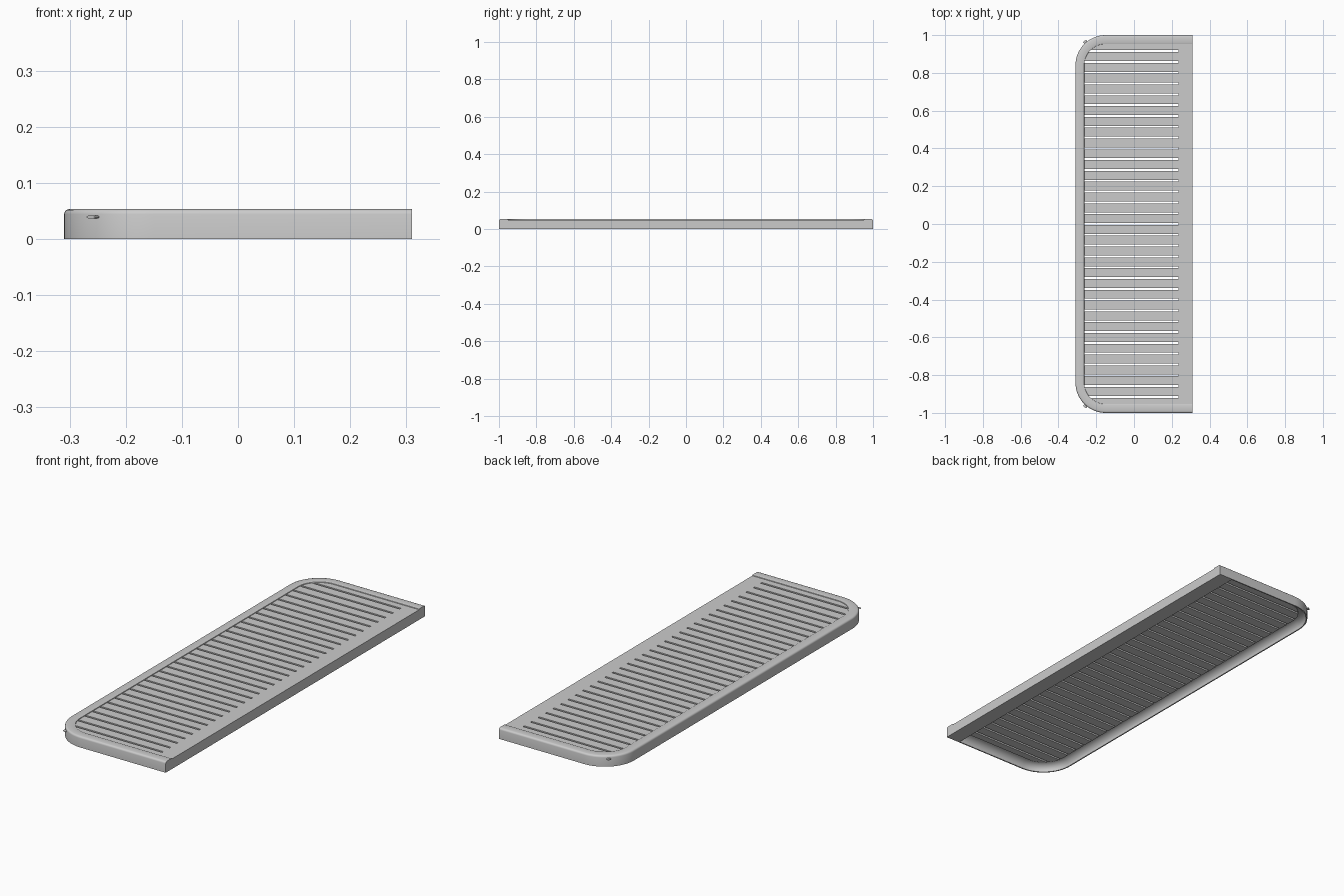
import bpy, bmesh
from math import sin, cos, pi, sqrt
from mathutils import Matrix

if "Cube" in bpy.data.objects:
    bpy.data.objects.remove(bpy.data.objects["Cube"])

HX, HY, R = 0.31, 1.0, 0.16          # half sizes and outer corner radius
CX, CY = -HX + R, HY - R             # corner arc centre
BAR_X, TOP = 0.235, 0.049


def finish(name, bm, smooth=False):
    bmesh.ops.recalc_face_normals(bm, faces=bm.faces)
    me = bpy.data.meshes.new(name)
    bm.to_mesh(me)
    bm.free()
    ob = bpy.data.objects.new(name, me)
    bpy.context.collection.objects.link(ob)
    if smooth:
        bpy.ops.object.select_all(action='DESELECT')
        ob.select_set(True)
        bpy.context.view_layer.objects.active = ob
        bpy.ops.object.shade_smooth_by_angle(angle=0.6)
    return ob


# Rim: hollow-backed rounded profile (inset, height) swept round a U path
profile = [(0, 0), (0, 0.044), (0.001, 0.048), (0.004, 0.0515), (0.009, 0.053),
           (0.043, 0.053), (0.046, 0.052), (0.047, 0.050), (0.047, 0.036)]
for i in range(8):                   # concave underside back to the foot
    a = pi / 2 * i / 7
    profile.append((0.006 + 0.040 * (1 - sin(a)), 0.035 * cos(a)))

path = [(HX, HY, 0, 1)]              # x, y, outward normal
for sy, start in ((1, pi / 2), (-1, pi)):
    for i in range(17):
        a = start + pi / 2 * i / 16
        path.append((CX + R * cos(a), sy * CY + R * sin(a), cos(a), sin(a)))
path.append((HX, -HY, 0, -1))

bm = bmesh.new()
rings = [[bm.verts.new((x - nx * d, y - ny * d, z)) for d, z in profile]
         for x, y, nx, ny in path]
n = len(profile)
for a, b in zip(rings, rings[1:]):
    for j in range(n):
        bm.faces.new((a[j], a[(j + 1) % n], b[(j + 1) % n], b[j]))
bm.faces.new(rings[0])
bm.faces.new(rings[-1])
finish("rim", bm, True)


# Slatted panel: one comb-shaped outline, extruded
def left_edge(y):
    r = R - 0.042
    d = max(0, abs(y) - CY)
    return CX - sqrt(r * r - d * d)


PITCH, GAP, END = 0.0572, 0.010, 0.955
lines = [PITCH * (16 - i) for i in range(33)]
tops = [END] + [y - GAP / 2 for y in lines]
bottoms = [y + GAP / 2 for y in lines] + [-END]
outline = [(HX, -END), (HX, END)]
for y1, y0 in zip(tops, bottoms):
    if y1 != END:
        outline.append((BAR_X, y1))
    steps = 6 if max(abs(y1), abs(y0)) > CY else 1
    for k in range(steps + 1):
        y = y1 + (y0 - y1) * k / steps
        outline.append((left_edge(y), y))
    if y0 != -END:
        outline.append((BAR_X, y0))

bm = bmesh.new()
face = bm.faces.new([bm.verts.new((x, y, 0.030)) for x, y in outline])
ext = bmesh.ops.extrude_face_region(bm, geom=[face])
verts = [v for v in ext["geom"] if isinstance(v, bmesh.types.BMVert)]
bmesh.ops.translate(bm, verts=verts, vec=(0, 0, TOP - 0.030))
finish("slatted_panel", bm)

# Back bar: deep straight edge below the panel
bm = bmesh.new()
bmesh.ops.create_cube(bm, size=1, matrix=Matrix.Translation(((HX + BAR_X) / 2, 0, 0.018))
                      @ Matrix.Diagonal((HX - BAR_X, 1.99, 0.036, 1)))
finish("back_bar", bm)

# Small oval pegs on the rounded corners
for sy, label in ((-1, "front"), (1, "rear")):
    ang = sy * (pi - 0.855)
    bm = bmesh.new()
    bmesh.ops.create_cone(bm, cap_ends=True, segments=20, radius1=1, radius2=1, depth=1)
    mat = (Matrix.Translation((CX + (R + 0.003) * cos(ang), sy * CY + (R + 0.003) * sin(ang), 0.039))
           @ Matrix.Rotation(ang, 4, 'Z') @ Matrix.Rotation(pi / 2, 4, 'Y')
           @ Matrix.Diagonal((0.003, 0.010, 0.016, 1)))
    bm.transform(mat)
    finish(label + "_peg", bm, True)
